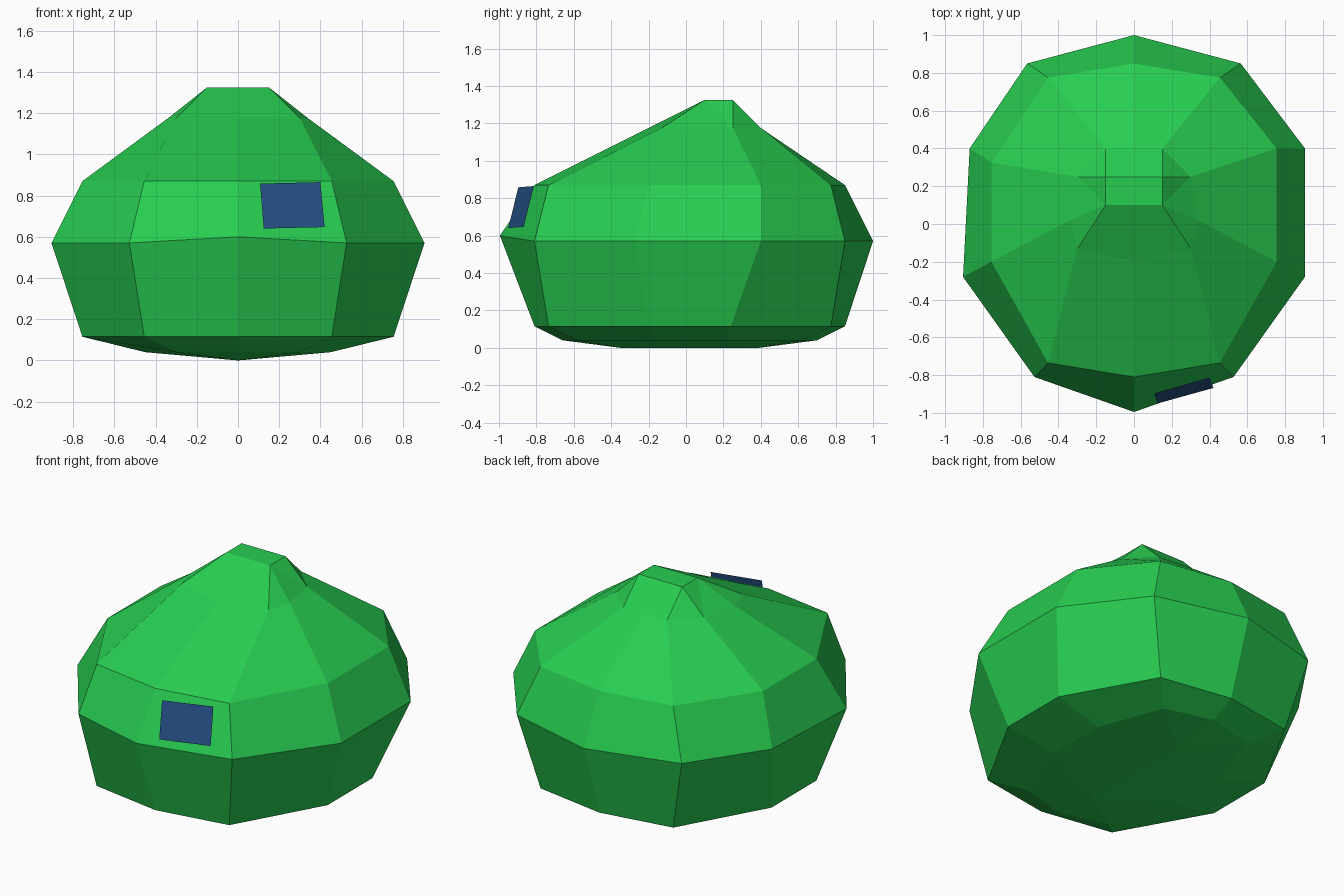
import bpy, bmesh

if "Cube" in bpy.data.objects:
    bpy.data.objects.remove(bpy.data.objects["Cube"])


def material(name, rgb):
    m = bpy.data.materials.new(name)
    m.diffuse_color = (*rgb, 1)
    m.use_nodes = True
    m.node_tree.nodes["Principled BSDF"].inputs["Base Color"].default_value = m.diffuse_color
    return m


def make_object(name, bm, mat):
    bmesh.ops.recalc_face_normals(bm, faces=bm.faces[:])
    me = bpy.data.meshes.new(name)
    bm.to_mesh(me)
    bm.free()
    me.materials.append(mat)
    ob = bpy.data.objects.new(name, me)
    bpy.context.collection.objects.link(ob)
    return ob


green = material("leaf green", (0.021, 0.61, 0.082))
blue = material("dark blue", (0.019, 0.085, 0.25))

bm = bmesh.new()


def ring(z, half, moves={}):
    """Ten-sided loop: half runs from back to front on +x, then is mirrored."""
    pts = half + [(-x, y) for x, y in half[4:0:-1]]
    for i, p in moves.items():
        pts[i] = p
    return [bm.verts.new((x, y, z)) for x, y in pts]


# Body loops from the base to the shoulder of the peak
rings = [
    ring(0.04, [(0, 0.70), (0.30, 0.62), (0.45, 0.22), (0.45, -0.16), (0.30, -0.58), (0, -0.66)]),
    ring(0.115, [(0, 0.85), (0.455, 0.775), (0.755, 0.24), (0.755, -0.2), (0.455, -0.735), (0, -0.81)]),
    ring(0.57, [(0, 1.0), (0.565, 0.85), (0.905, 0.40), (0.905, -0.28), (0.527, -0.81), (0, -0.995)],
         {8: (-0.87, 0.40)}),
    ring(0.87, [(0, 0.85), (0.455, 0.775), (0.755, 0.40), (0.755, -0.2), (0.455, -0.735), (0, -0.81)],
         {8: (-0.755, 0.325)}),
    ring(1.175, [(0, 0.40), (0.15, 0.40), (0.30, 0.25), (0.34, 0.02), (0.30, -0.13), (0, -0.2)]),
]
rings[2][5].co.z = 0.6
for a, b in zip(rings, rings[1:]):
    for i in range(10):
        j = (i + 1) % 10
        bm.faces.new((a[i], a[j], b[j], b[i]))

# Keel under the base
base, top = rings[0], rings[-1]
keel_b = bm.verts.new((0, 0.39, 0))
keel_f = bm.verts.new((0, -0.35, 0))
# Peak: small flat top
peak = {(s, k): bm.verts.new((s * 0.15, y, 1.325)) for s in (1, -1) for k, y in (("b", 0.25), ("f", 0.10))}
bm.faces.new((peak[1, "b"], peak[1, "f"], peak[-1, "f"], peak[-1, "b"]))
bm.faces.new((top[9], top[0], top[1], peak[1, "b"], peak[-1, "b"]))
bm.faces.new((top[4], top[5], top[6], peak[-1, "f"], peak[1, "f"]))
for s in (1, -1):
    b = [base[s * i % 10] for i in range(6)]
    t = [top[s * i % 10] for i in range(6)]
    pb, pf = peak[s, "b"], peak[s, "f"]
    for f in ((b[0], b[1], keel_b), (b[1], b[2], keel_b), (b[2], b[3], keel_f, keel_b),
              (b[3], b[4], keel_f), (b[4], b[5], keel_f),
              (t[1], t[2], pb), (pb, t[2], pf), (t[2], t[3], pf), (t[3], t[4], pf)):
        bm.faces.new(f)
make_object("body", bm, green)

# Label plate standing just off the front
bm = bmesh.new()
bm.faces.new([bm.verts.new(p) for p in (
    (0.125, -0.95, 0.64), (0.42, -0.868, 0.647), (0.40, -0.813, 0.865), (0.107, -0.897, 0.858))])
label = make_object("label_plate", bm, blue)
n = label.data.polygons[0].normal
if n.y > 0:
    label.data.flip_normals()
